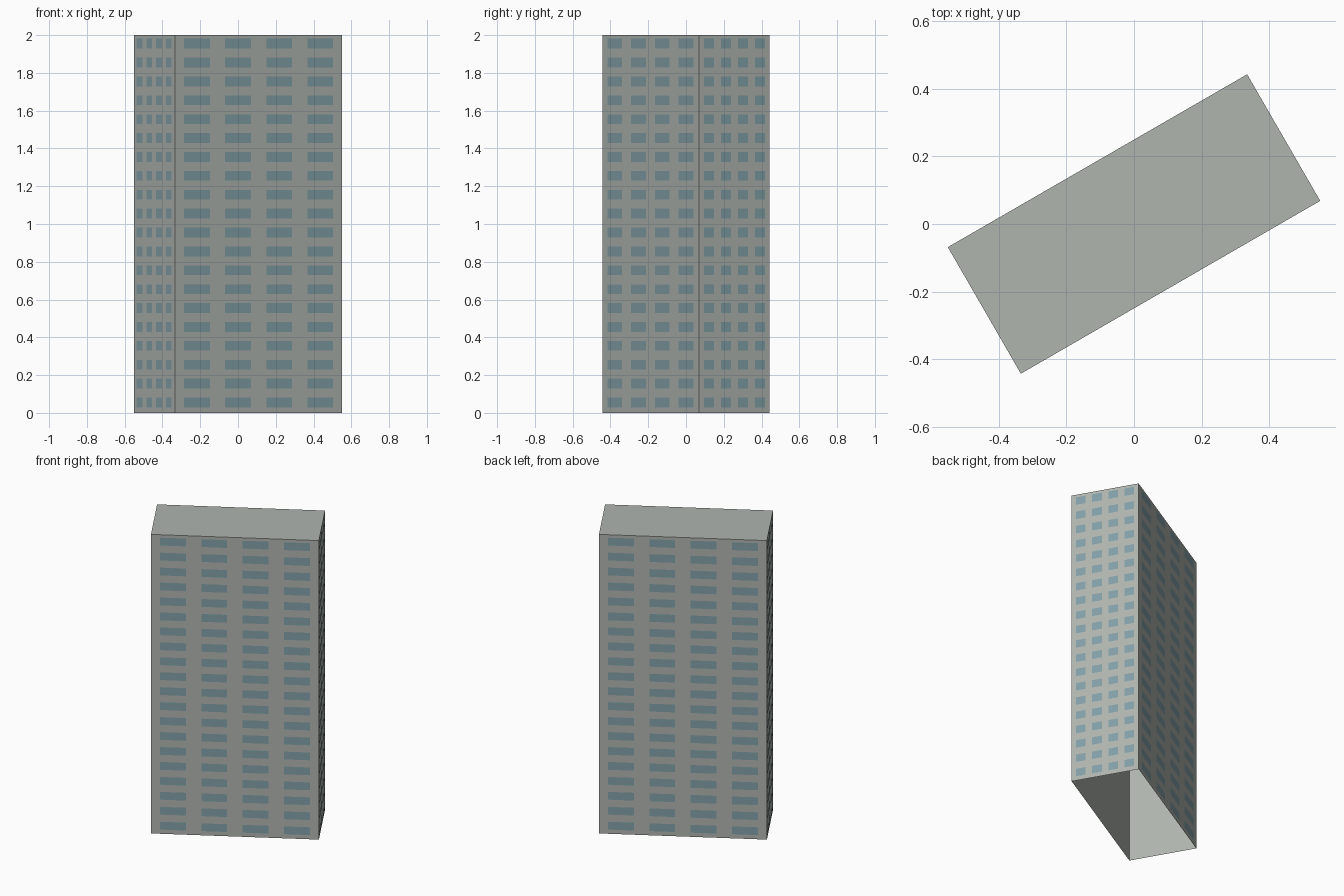
import bpy, bmesh
from math import radians
from mathutils import Matrix

if "Cube" in bpy.data.objects:
    bpy.data.objects.remove(bpy.data.objects["Cube"], do_unlink=True)

LENGTH, WIDTH, HEIGHT = 1.022, 0.432, 2.0
FLOORS, COLUMNS = 20, 4
TURN = Matrix.Rotation(radians(30), 4, 'Z')


def material(name, rgb):
    mat = bpy.data.materials.new(name)
    mat.use_nodes = True
    color = (*rgb, 1)
    mat.diffuse_color = color
    mat.node_tree.nodes["Principled BSDF"].inputs["Base Color"].default_value = color
    return mat


def finish(bm, name, mat):
    mesh = bpy.data.meshes.new(name)
    bm.to_mesh(mesh)
    bm.free()
    mesh.materials.append(mat)
    obj = bpy.data.objects.new(name, mesh)
    obj.matrix_world = TURN
    bpy.context.collection.objects.link(obj)


concrete = material("grey concrete", (0.43, 0.46, 0.43))
glass = material("blue grey glass", (0.227, 0.352, 0.392))

# Tower block: walls and flat roof, open underneath
bm = bmesh.new()
bmesh.ops.create_cube(bm, size=1, matrix=Matrix.Translation((0, 0, HEIGHT / 2))
                      @ Matrix.Diagonal((LENGTH, WIDTH, HEIGHT, 1)))
bottom = [f for f in bm.faces if f.normal.z < -0.5]
bmesh.ops.delete(bm, geom=bottom, context='FACES_ONLY')
finish(bm, "tower_walls", concrete)


# Grid of thin window panes on one wall, facing the given direction
def windows(name, angle, span, depth, spacing, pane):
    bm = bmesh.new()
    face = Matrix.Rotation(radians(angle), 4, 'Z')
    upright = Matrix.Rotation(radians(90), 4, 'X')
    size = Matrix.Diagonal((pane * span, 0.052, 1, 1))
    for floor in range(FLOORS):
        for col in range(COLUMNS):
            x = (col - (COLUMNS - 1) / 2) * spacing * span
            z = (floor + 0.55) * HEIGHT / FLOORS
            place = Matrix.Translation((x, -depth / 2 - 0.002, z))
            bmesh.ops.create_grid(bm, x_segments=1, y_segments=1, size=0.5,
                                  matrix=face @ place @ upright @ size)
    finish(bm, name, glass)


windows("front_windows", 0, LENGTH, WIDTH, 0.246, 0.154)
windows("back_windows", 180, LENGTH, WIDTH, 0.246, 0.154)
windows("left_windows", 90, WIDTH, LENGTH, 0.24, 0.143)
windows("right_windows", 270, WIDTH, LENGTH, 0.24, 0.143)
